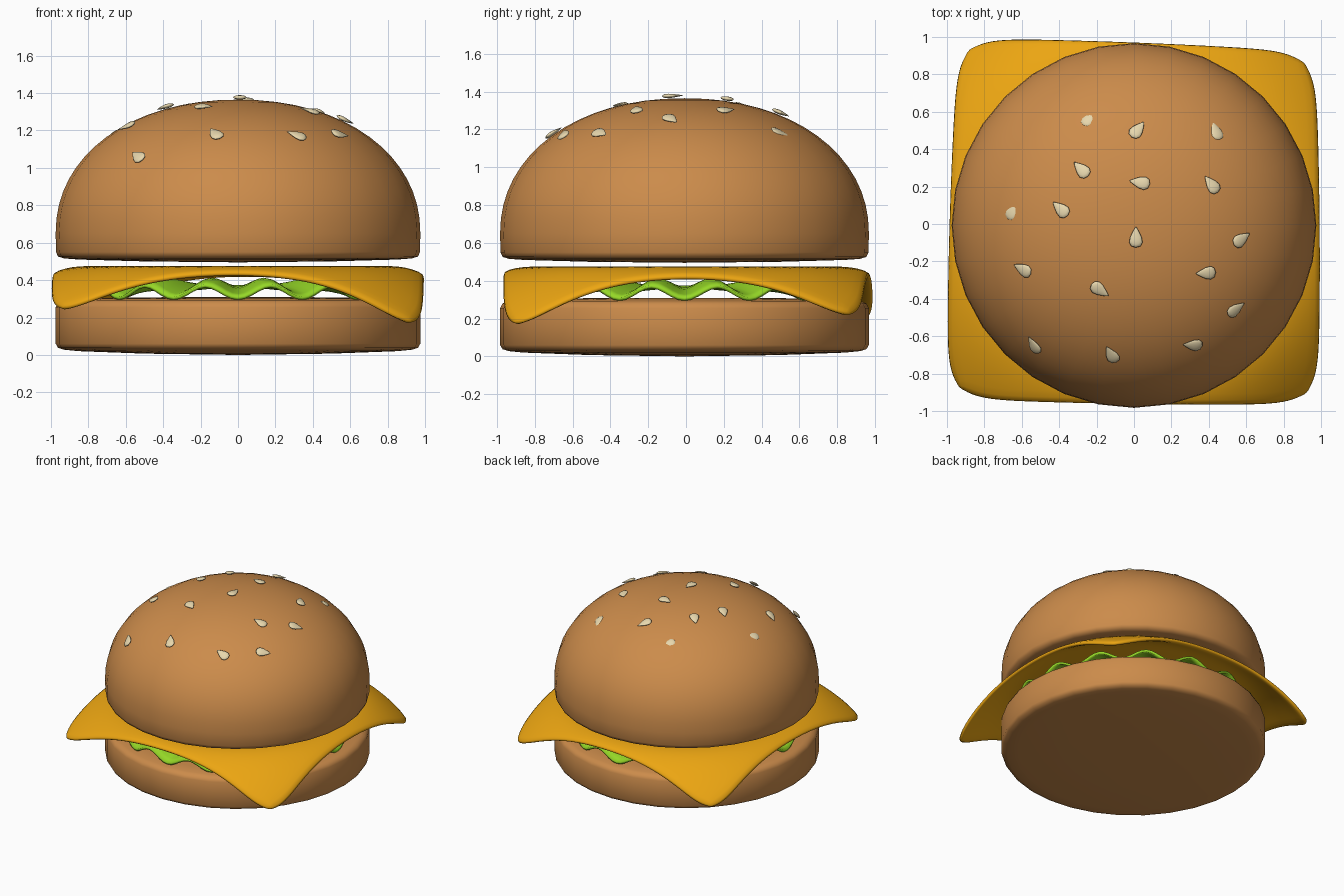
import bpy, bmesh, math
from mathutils import Vector, Matrix

if "Cube" in bpy.data.objects:
    bpy.data.objects.remove(bpy.data.objects["Cube"])


def material(name, color):
    m = bpy.data.materials.new(name)
    m.diffuse_color = (*color, 1)
    m.use_nodes = True
    m.node_tree.nodes["Principled BSDF"].inputs["Base Color"].default_value = m.diffuse_color
    return m


BUN = material("bun_crust", (0.60, 0.26, 0.07))
CHEESE = material("cheese_yellow", (0.84, 0.38, 0.006))
GREEN = material("lettuce_green", (0.30, 0.68, 0.02))
SEED = material("seed_cream", (0.80, 0.68, 0.42))


def finish(name, bm, mat):
    bmesh.ops.remove_doubles(bm, verts=bm.verts, dist=1e-5)
    bmesh.ops.recalc_face_normals(bm, faces=bm.faces)
    me = bpy.data.meshes.new(name)
    bm.to_mesh(me)
    bm.free()
    for p in me.polygons:
        p.use_smooth = True
    me.materials.append(mat)
    ob = bpy.data.objects.new(name, me)
    bpy.context.collection.objects.link(ob)
    return ob


def sheet(rows, closed):
    """Skin rows of points with quads."""
    bm = bmesh.new()
    vs = [[bm.verts.new(p) for p in row] for row in rows]
    n = len(rows[0])
    for a, b in zip(vs, vs[1:]):
        for i in range(n if closed else n - 1):
            j = (i + 1) % n
            bm.faces.new((a[i], a[j], b[j], b[i]))
    bmesh.ops.remove_doubles(bm, verts=bm.verts, dist=1e-5)
    bmesh.ops.dissolve_degenerate(bm, edges=bm.edges, dist=1e-6)
    return bm


def lathe(profile, segs=32, wave=None, cy=-0.008):
    rows = []
    for r, z in profile:
        row = []
        for i in range(segs):
            a = 2 * math.pi * i / segs
            dz = wave(r, a) if wave else 0
            row.append((r * math.cos(a), r * math.sin(a) + cy, z + dz))
        rows.append(row)
    return sheet(rows, True)


# Bottom bun
finish("bottom_bun", lathe([
    (0, 0), (0.5, 0.007), (0.85, 0.02), (0.93, 0.028), (0.962, 0.038), (0.975, 0.06),
    (0.975, 0.16), (0.975, 0.255), (0.962, 0.28), (0.93, 0.293), (0.85, 0.302),
    (0.5, 0.308), (0, 0.31)]), BUN)

# Top bun: flat underside and domed crown
EXP, BASE, RISE, RAD = 2.12, 0.65, 0.715, 0.975


def dome_z(r):
    return BASE + RISE * max(0, 1 - (r / RAD) ** EXP) ** (1 / EXP)


crown = [(RAD * math.cos(t) ** (2 / EXP), BASE + RISE * math.sin(t) ** (2 / EXP))
         for t in (math.pi / 2 * i / 16 for i in range(16))]
finish("top_bun", lathe([
    (0, 0.495), (0.5, 0.5), (0.85, 0.51), (0.93, 0.516), (0.962, 0.526), (0.973, 0.55)]
    + crown + [(0, BASE + RISE)]), BUN)


# Lettuce: frilled disc with sixteen waves
def frill(r, a):
    t = min(1, max(0, (r - 0.35) / 0.4))
    return -0.033 * t * math.cos(16 * (a + math.pi / 2))


lettuce = finish("lettuce", lathe([
    (0, 0.365), (0.35, 0.365), (0.5, 0.37), (0.6, 0.375), (0.7, 0.375), (0.78, 0.367),
    (0.85, 0.352), (0.9, 0.335)], 160, frill), GREEN)
mod = lettuce.modifiers.new("thickness", "SOLIDIFY")
mod.thickness, mod.offset = 0.018, 0

# Cheese slice: rounded square draped over a round stack
CORNERS = {(-1, -1): (-1.0, -0.935, 0.87), (1, -1): (0.985, -0.965, 1.17),
           (-1, 1): (-0.94, 0.995, 1.12), (1, 1): (0.97, 0.92, 1.12)}
N = 28
rows = []
for j in range(N + 1):
    row = []
    for i in range(N + 1):
        u, v = 2 * i / N - 1, 2 * j / N - 1
        p = max(abs(u), abs(v))
        s = p / (abs(u) ** 10 + abs(v) ** 10) ** 0.1 if p > 1e-6 else 1
        f = 1 + (s / max(p, 1e-6) * p - 1) * p ** 4 if p > 1e-6 else 1
        q = (abs(u / p) ** 10 + abs(v / p) ** 10) ** -0.1 if p > 1e-6 else 1
        f = 1 + (q - 1) * p ** 4
        u, v = u * f, v * f
        x = y = k = 0
        for (cu, cv), (cx, cyy, ck) in CORNERS.items():
            w = (1 + cu * u) * (1 + cv * v) / 4
            x, y, k = x + w * cx, y + w * cyy, k + w * ck
        x += 0.018 * u * (1 - v * v)
        y += 0.015 * v * (1 - u * u)
        drop = k * max(0, math.hypot(x, y) - 0.85) ** 1.7
        row.append((x, y, 0.457 - drop))
    rows.append(row)
cheese = finish("cheese_slice", sheet(rows, False), CHEESE)
mod = cheese.modifiers.new("thickness", "SOLIDIFY")
mod.thickness, mod.offset = 0.036, 0
mod = cheese.modifiers.new("soft_edges", "SUBSURF")
mod.levels = mod.render_levels = 1

# Sesame seeds: x, y, direction of the tip in degrees, lift off the crust
SEEDS = [(0.01, -0.07, 90, 1), (0.02, 0.5, 55, 1), (0.03, 0.22, 170, 1),
         (-0.28, 0.29, 135, 1), (-0.39, 0.08, 140, 1), (0.41, 0.21, 130, 1),
         (0.57, -0.08, 30, 1), (0.38, -0.26, 180, 1), (0.54, -0.45, 30, 1),
         (0.31, -0.64, 165, 1), (-0.12, -0.69, 110, 1), (-0.18, -0.35, -35, 1),
         (-0.59, -0.24, 160, 1), (-0.53, -0.64, 100, 1),
         (0.44, 0.5, 100, -0.4), (-0.24, 0.57, 60, -0.6), (-0.65, 0.07, 45, -0.6)]
for n, (x, y, deg, lift) in enumerate(SEEDS, 1):
    bm = bmesh.new()
    bmesh.ops.create_uvsphere(bm, u_segments=12, v_segments=8, radius=1)
    for v in bm.verts:
        taper = 0.62 - 0.42 * v.co.x
        v.co = Vector((v.co.x * 0.056, v.co.y * 0.05 * taper, v.co.z * 0.016 * taper))
    r = math.hypot(x, y + 0.008)
    slope = (dome_z(r + 0.01) - dome_z(r - 0.01 if r > 0.01 else 0)) / 0.02
    up = Vector((-slope * x / r, -slope * (y + 0.008) / r, 1)).normalized()
    tip = Vector((math.cos(math.radians(deg)), math.sin(math.radians(deg)), 0))
    tip = (tip - up * tip.dot(up)).normalized()
    side = up.cross(tip)
    rot = Matrix((tip, side, up)).transposed().to_4x4()
    pos = Vector((x, y, dome_z(r))) + up * 0.014 * lift
    bm.transform(Matrix.Translation(pos) @ rot)
    finish(f"sesame_seed_{n}", bm, SEED)
